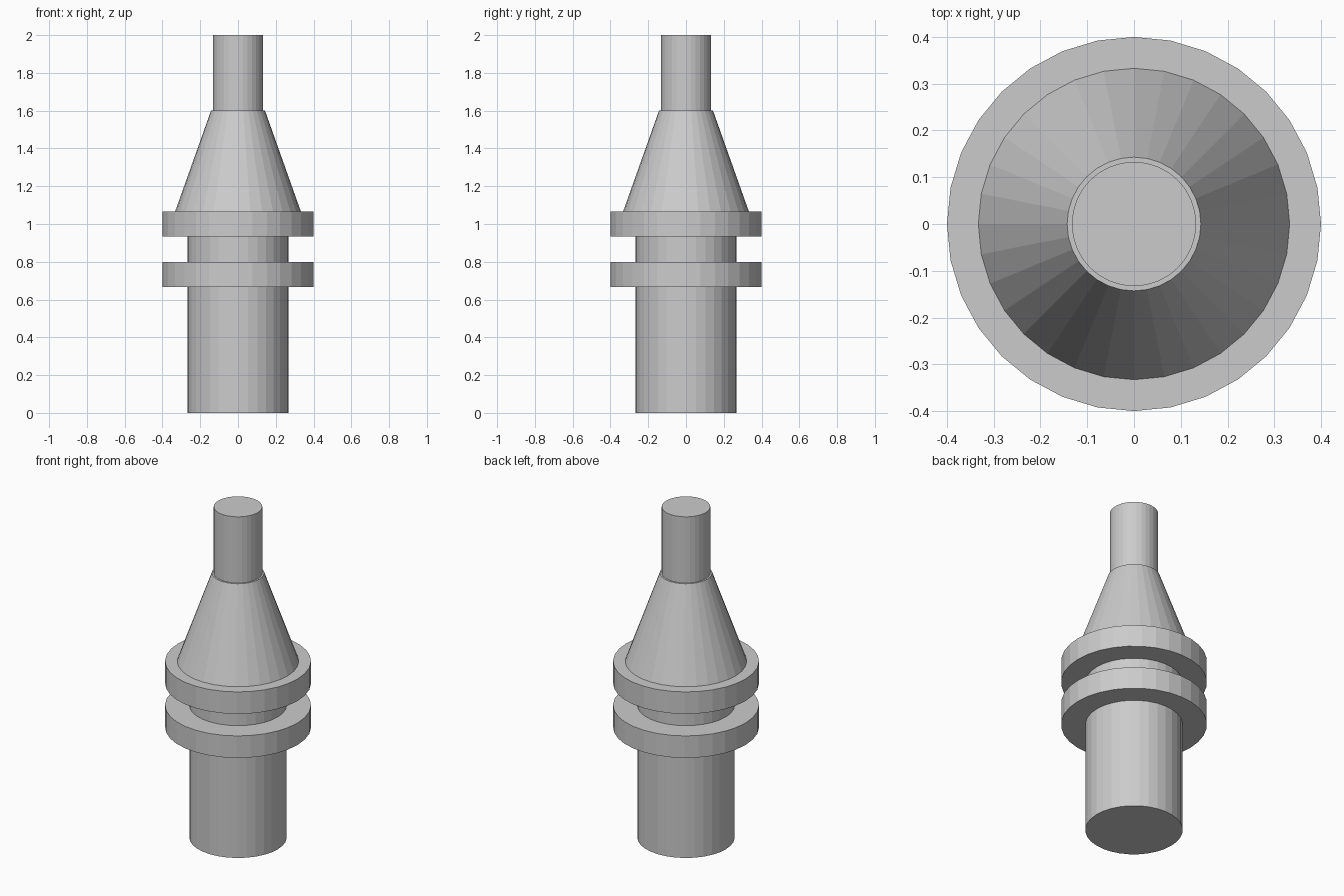
import bpy

if "Cube" in bpy.data.objects:
    bpy.data.objects.remove(bpy.data.objects["Cube"])

SIDES = 32


def turned_part(name, z0, z1, r0, r1=None):
    """Flat-faceted round section from z0 to z1, tapering from r0 to r1."""
    bpy.ops.mesh.primitive_cone_add(
        vertices=SIDES, radius1=r0, radius2=r0 if r1 is None else r1,
        depth=z1 - z0, location=(0, 0, (z0 + z1) / 2))
    bpy.context.object.name = name


# Lower shank
turned_part("shank", 0, 0.667, 0.267)

# Two flange rings with a groove between them
for name, z0 in (("lower_flange", 0.667), ("upper_flange", 0.933)):
    turned_part(name, z0, z0 + 0.133, 0.4)
turned_part("groove_neck", 0.8, 0.933, 0.267)

# Tapered shoulder and narrow tip
turned_part("taper", 1.066, 1.6, 0.333, 0.143)
turned_part("tip", 1.6, 2.0, 0.133)
